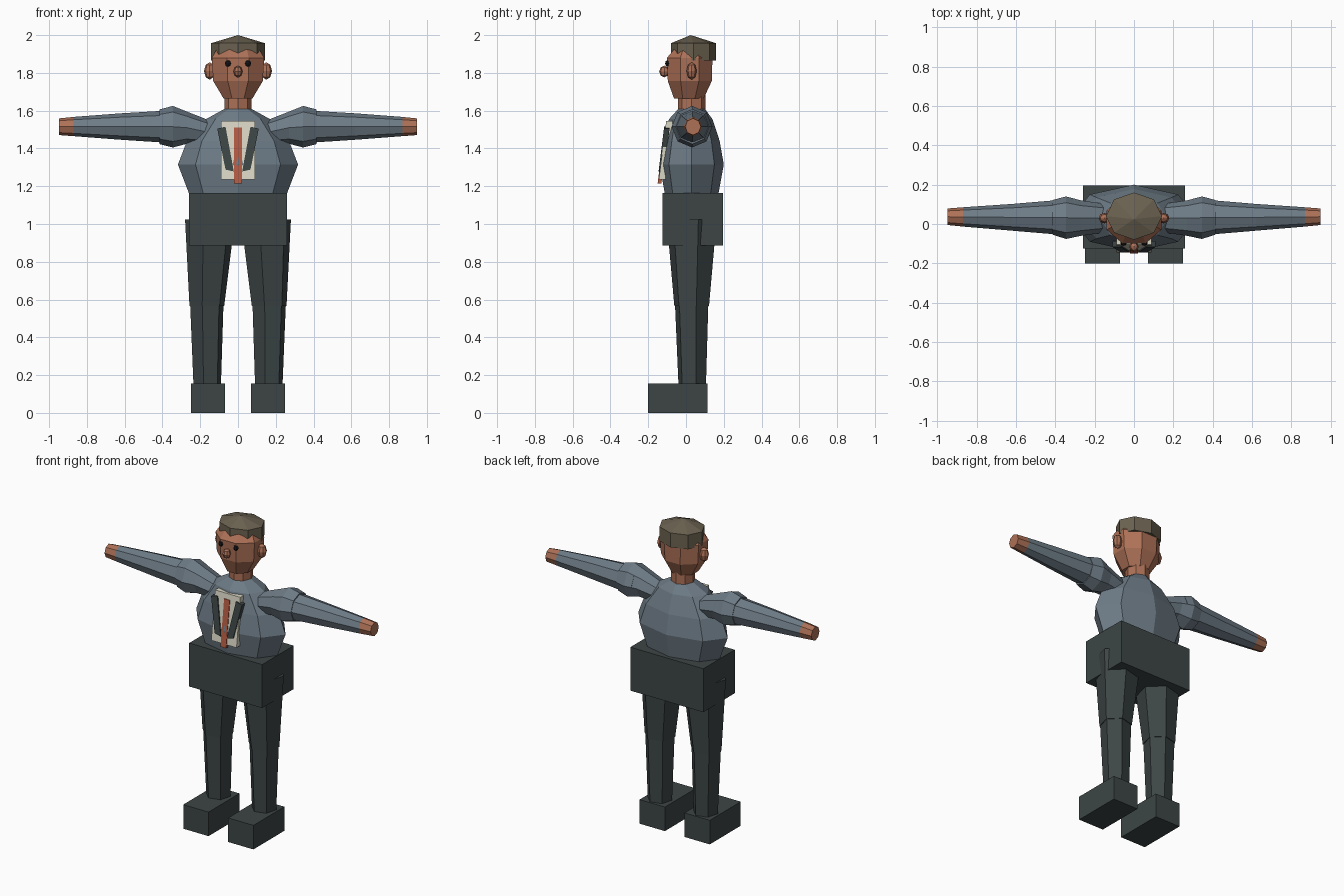
import bpy, bmesh, math
from mathutils import Vector

if "Cube" in bpy.data.objects:
    bpy.data.objects.remove(bpy.data.objects["Cube"])


def material(name, rgb):
    m = bpy.data.materials.new(name)
    m.diffuse_color = (*rgb, 1)
    m.use_nodes = True
    m.node_tree.nodes["Principled BSDF"].inputs["Base Color"].default_value = m.diffuse_color
    return m


SUIT = material("blue_grey_cloth", (0.155, 0.2, 0.24))
DARK = material("dark_cloth", (0.047, 0.06, 0.06))
SKIN = material("skin", (0.42, 0.165, 0.095))
SHIRT = material("cream_shirt", (0.70, 0.68, 0.56))
TIE = material("rust_tie", (0.46, 0.105, 0.055))
HAIR = material("brown_hair", (0.145, 0.12, 0.08))
BLACK = material("black", (0.01, 0.01, 0.012))


def finish(name, bm, *mats):
    bmesh.ops.recalc_face_normals(bm, faces=bm.faces)
    me = bpy.data.meshes.new(name)
    bm.to_mesh(me)
    bm.free()
    for m in mats:
        me.materials.append(m)
    ob = bpy.data.objects.new(name, me)
    bpy.context.collection.objects.link(ob)
    return ob


def loft(name, rings, mats, n=8, phase=0.0, axis="z", apex=None):
    """Skin rings of (centre, radius_a, radius_b); axis z uses x/y, axis x uses y/z."""
    bm = bmesh.new()
    loops = []
    for c, ra, rb in rings:
        loop = []
        for i in range(n):
            t = math.radians(phase) + math.tau * i / n
            a, b = ra * math.cos(t), rb * math.sin(t)
            off = Vector((a, b, 0)) if axis == "z" else Vector((0, a, b))
            loop.append(bm.verts.new(Vector(c) + off))
        loops.append(loop)
    for lo, hi in zip(loops, loops[1:]):
        for i in range(n):
            j = (i + 1) % n
            bm.faces.new((lo[i], lo[j], hi[j], hi[i]))
    bm.faces.new(loops[0])
    if apex:
        tip = bm.verts.new(apex)
        for i in range(n):
            bm.faces.new((loops[-1][i], loops[-1][(i + 1) % n], tip))
    else:
        bm.faces.new(loops[-1])
    return finish(name, bm, *mats)


def box(name, lo, hi, mat):
    bm = bmesh.new()
    bmesh.ops.create_cube(bm, size=1)
    for v in bm.verts:
        v.co = [(l + h) / 2 + c * (h - l) for l, h, c in zip(lo, hi, v.co)]
    return finish(name, bm, mat)


def ball(name, centre, radii, mat, u=8, v=4):
    bm = bmesh.new()
    bmesh.ops.create_uvsphere(bm, u_segments=u, v_segments=v, radius=1)
    for w in bm.verts:
        w.co = [c + r * k for c, r, k in zip(centre, radii, w.co)]
    return finish(name, bm, mat)


def chest_panel(name, outline, lift, depth, mat):
    """Slab lying on the sloping chest front, outline given in x, z."""
    bm = bmesh.new()
    slope = lambda z: -0.103 - 0.125 * (1.545 - z) - lift
    front = [bm.verts.new((x, slope(z), z)) for x, z in outline]
    back = [bm.verts.new((x, slope(z) + depth, z)) for x, z in outline]
    bm.faces.new(front)
    bm.faces.new(back)
    for i in range(len(front)):
        j = (i + 1) % len(front)
        bm.faces.new((front[i], front[j], back[j], back[i]))
    return finish(name, bm, mat)


# Hips and torso
box("hips", (-0.26, -0.125, 0.885), (0.26, 0.195, 1.165), DARK)
loft("torso", [((0, 0.03, 1.15), 0.255, 0.14), ((0, 0.03, 1.315), 0.318, 0.17),
               ((0, 0.03, 1.44), 0.27, 0.148), ((0, 0.025, 1.555), 0.17, 0.115),
               ((0, 0.03, 1.61), 0.07, 0.07)], [SUIT])

# Shirt front, tie and lapels
chest_panel("shirt_front", [(-0.09, 1.235), (0.09, 1.235), (0.09, 1.545), (-0.09, 1.545)],
            0.002, 0.035, SHIRT)
chest_panel("tie", [(-0.02, 1.215), (0.02, 1.215), (0.02, 1.51), (-0.02, 1.51)],
            0.006, 0.02, TIE)

for side, s in (("left", 1), ("right", -1)):
    chest_panel(side + "_lapel", [(s * 0.022, 1.278), (s * 0.066, 1.288),
                                  (s * 0.11, 1.505), (s * 0.066, 1.515)], 0.009, 0.03, DARK)
    # Legs and shoes
    loft(side + "_upper_leg", [((s * 0.165, 0.03, 0.565), 0.095, 0.095),
                               ((s * 0.148, 0.03, 1.025), 0.137, 0.137)], [DARK], 6, 15)
    loft(side + "_lower_leg", [((s * 0.163, 0.033, 0.14), 0.075, 0.075),
                               ((s * 0.165, 0.03, 0.567), 0.091, 0.091)], [DARK], 6, 15)
    xs = sorted((s * 0.07, s * 0.25))
    box(side + "_shoe", (xs[0], -0.2, 0), (xs[1], 0.115, 0.155), DARK)
    # Shoulder, then sleeve with the hand at its end
    loft(side + "_shoulder", [((s * 0.13, 0.03, 1.48), 0.07, 0.06),
                              ((s * 0.27, 0.03, 1.51), 0.09, 0.085),
                              ((s * 0.345, 0.032, 1.515), 0.108, 0.11),
                              ((s * 0.415, 0.034, 1.515), 0.088, 0.092)], [SUIT], axis="x")
    arm = loft(side + "_arm", [((s * 0.3, 0.034, 1.515), 0.095, 0.09),
                               ((s * 0.62, 0.034, 1.516), 0.068, 0.07),
                               ((s * 0.87, 0.036, 1.516), 0.049, 0.051),
                               ((s * 0.948, 0.037, 1.515), 0.042, 0.044)],
               [SUIT, SKIN], axis="x")
    for p in arm.data.polygons:
        p.material_index = int(abs(p.center.x) > 0.88)
    # Ears and eyes
    ball(side + "_ear", (s * 0.15, 0.03, 1.81), (0.03, 0.027, 0.046), SKIN)
    ball(side + "_eye", (s * 0.053, -0.097, 1.85), (0.017, 0.014, 0.018), BLACK)

# Neck, head, nose and hair
loft("neck", [((0, 0.03, 1.57), 0.072, 0.072), ((0, 0.03, 1.69), 0.072, 0.072)], [SKIN])
loft("head", [((0, 0.015, 1.665), 0.083, 0.085), ((0, 0.02, 1.757), 0.142, 0.126),
              ((0, 0.02, 1.88), 0.15, 0.13), ((0, 0.02, 1.96), 0.1, 0.06)],
     [SKIN], 8, 22.5)
ball("nose", (0, -0.115, 1.807), (0.024, 0.027, 0.031), SKIN)
loft("hair", [((0, 0.04, 1.865), 0.143, 0.12), ((0, 0.04, 1.957), 0.143, 0.12)],
     [HAIR], apex=(0, 0.025, 2.0))
